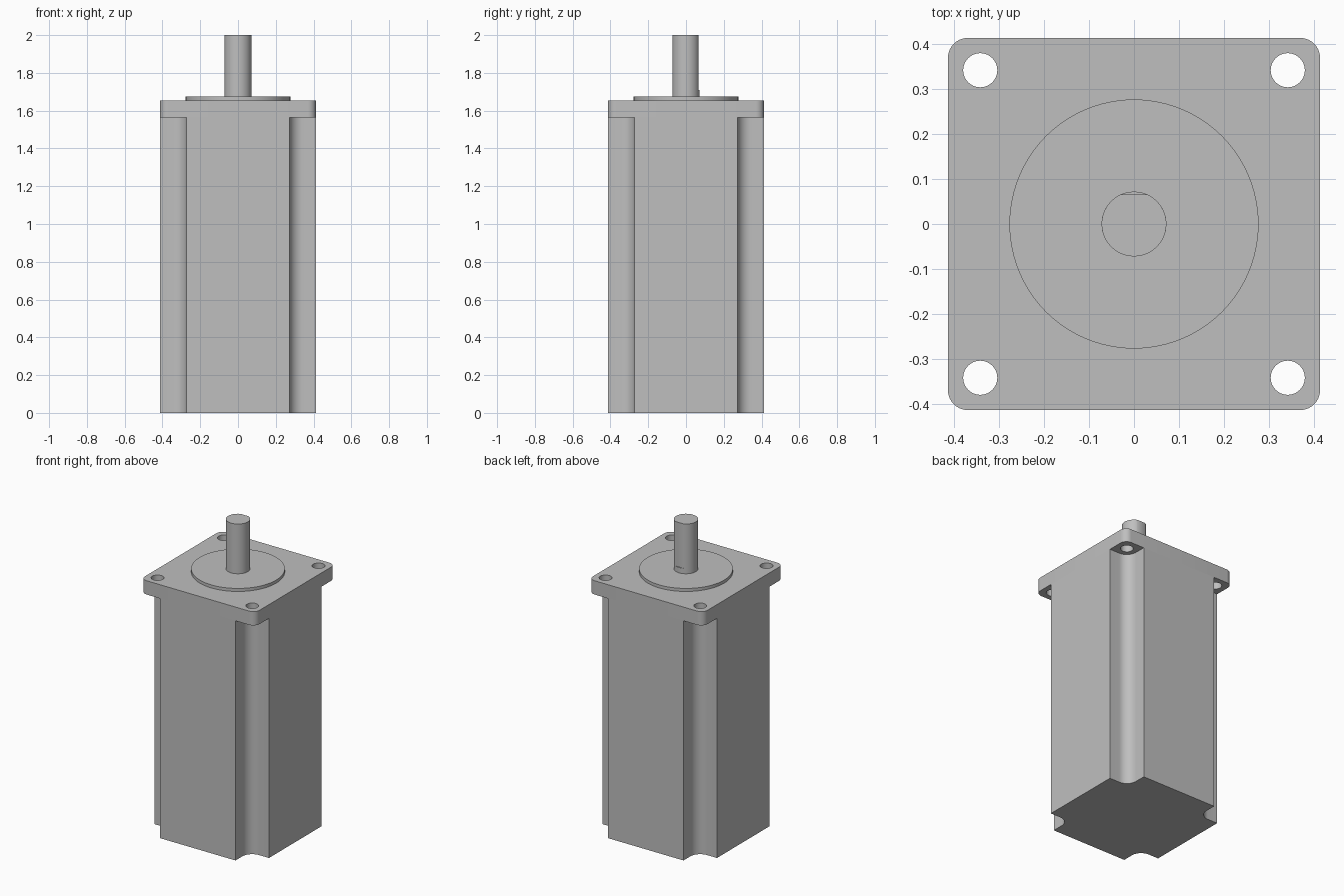
import bpy
import bmesh
from math import cos, sin, pi, radians, sqrt, asin

if "Cube" in bpy.data.objects:
    bpy.data.objects.remove(bpy.data.objects["Cube"], do_unlink=True)

# One plain metal colour
metal = bpy.data.materials.new("grey_metal")
metal.use_nodes = True
grey = (0.52, 0.52, 0.52, 1)
metal.diffuse_color = grey
metal.node_tree.nodes["Principled BSDF"].inputs["Base Color"].default_value = grey

HALF = 0.414        # half width of flange and body
HOLE = 0.342        # bolt hole offset
HOLE_R = 0.038
NOTCH = 0.272       # inner wall of the corner notches
FLANGE_Z, FLANGE_TOP, BOSS_TOP, TOP = 1.565, 1.655, 1.675, 2.0
SHAFT_R, FLAT_Y, FLAT_Z = 0.072, 0.066, 1.71


def arc(cx, cy, r, start, end, steps):
    return [(cx + r * cos(start + (end - start) * i / steps),
             cy + r * sin(start + (end - start) * i / steps)) for i in range(steps + 1)]


def circle(cx, cy, r, steps):
    return arc(cx, cy, r, 0, 2 * pi, steps)[:-1]


def four_corners(points):
    """Repeat the +x +y corner outline around the z axis."""
    outline = []
    for x, y in [(1, 0), (0, 1), (-1, 0), (0, -1)]:
        outline += [(x * px - y * py, y * px + x * py) for px, py in points]
    return outline


def prism(name, loops, z0, z1):
    """Extrude an outline, with optional holes, from z0 to z1."""
    bm = bmesh.new()
    edges = []
    for loop in loops:
        verts = [bm.verts.new((x, y, z0)) for x, y in loop]
        edges += [bm.edges.new((v, verts[i - 1])) for i, v in enumerate(verts)]
    if len(loops) == 1:
        bm.faces.new(verts)
    else:
        bmesh.ops.triangle_fill(bm, edges=edges, use_beauty=True, normal=(0, 0, 1))
    result = bmesh.ops.extrude_face_region(bm, geom=bm.faces[:])
    top = [g for g in result["geom"] if isinstance(g, bmesh.types.BMVert)]
    bmesh.ops.translate(bm, verts=top, vec=(0, 0, z1 - z0))
    bmesh.ops.recalc_face_normals(bm, faces=bm.faces[:])
    mesh = bpy.data.meshes.new(name)
    bm.to_mesh(mesh)
    bm.free()
    mesh.materials.append(metal)
    obj = bpy.data.objects.new(name, mesh)
    bpy.context.collection.objects.link(obj)
    bpy.ops.object.select_all(action="DESELECT")
    obj.select_set(True)
    bpy.context.view_layer.objects.active = obj
    bpy.ops.object.shade_smooth_by_angle(angle=radians(30))
    return obj


# Body with a filleted notch along each upright corner
notch = [(HALF, NOTCH)] + arc(HOLE, HOLE, HOLE - NOTCH, 1.5 * pi, pi, 12) + [(NOTCH, HALF)]
prism("motor_body", [four_corners(notch)], 0, FLANGE_Z)

# Rounded square flange with four bolt holes
round_r = 0.045
corner = arc(HALF - round_r, HALF - round_r, round_r, 0, pi / 2, 10)
holes = [circle(sx * HOLE, sy * HOLE, HOLE_R, 32) for sx in (-1, 1) for sy in (-1, 1)]
prism("mounting_flange", [four_corners(corner)] + holes, FLANGE_Z, FLANGE_TOP)

# Raised pilot disc
prism("pilot_disc", [circle(0, 0, 0.277, 96)], FLANGE_TOP, BOSS_TOP)

# Output shaft: round at the base, flat on the back above it
prism("shaft_base", [circle(0, 0, SHAFT_R, 64)], BOSS_TOP, FLAT_Z)
edge = asin(FLAT_Y / SHAFT_R)
prism("shaft", [arc(0, 0, SHAFT_R, pi - edge, 2 * pi + edge, 56)], FLAT_Z, TOP)
